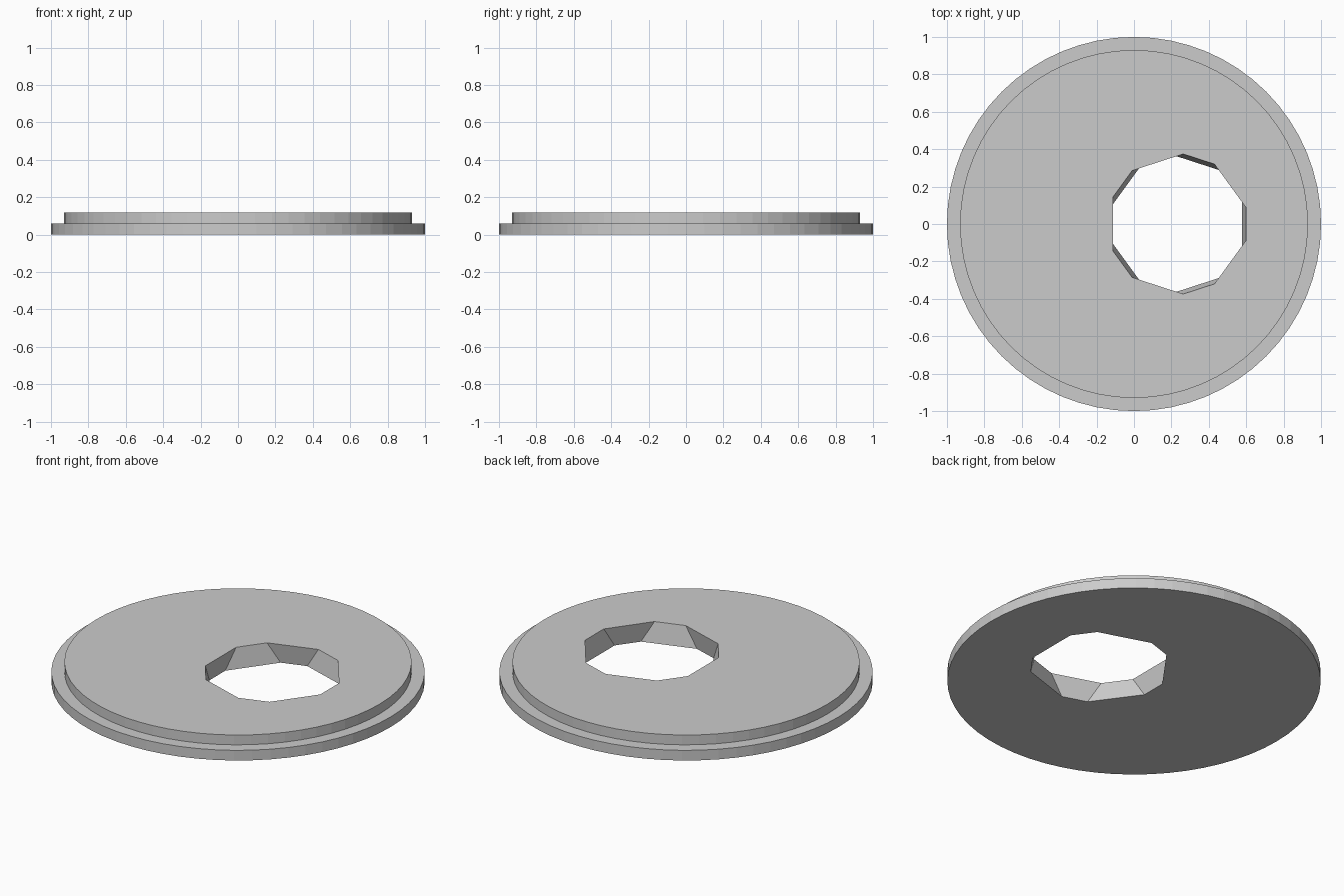
import bpy
import bmesh
from math import cos, sin, tau

if "Cube" in bpy.data.objects:
    bpy.data.objects.remove(bpy.data.objects["Cube"])

SEGMENTS = 64
# stepped profile of the disc: (radius, height)
PROFILE = [(1.0, 0.0), (1.0, 0.06), (0.93, 0.06), (0.93, 0.118)]

# Stepped disc: wide lower rim with a slightly smaller raised plate
bm = bmesh.new()
rings = [[bm.verts.new((r * cos(tau * i / SEGMENTS), r * sin(tau * i / SEGMENTS), z))
          for i in range(SEGMENTS)] for r, z in PROFILE]
for low, high in zip(rings, rings[1:]):
    for i in range(SEGMENTS):
        j = (i + 1) % SEGMENTS
        bm.faces.new((low[i], low[j], high[j], high[i]))
bm.faces.new(rings[0][::-1])
bm.faces.new(rings[-1])
mesh = bpy.data.meshes.new("stepped_disc")
bm.to_mesh(mesh)
bm.free()
disc = bpy.data.objects.new("stepped_disc", mesh)
bpy.context.collection.objects.link(disc)

# Off-centre faceted hole, cut by an icosahedron
bpy.ops.mesh.primitive_ico_sphere_add(subdivisions=1, radius=0.44, location=(0.234, 0, 0.07))
cutter = bpy.context.object
cutter.name = "hole_cutter"
cutter.hide_render = True
cutter.display_type = 'WIRE'

cut = disc.modifiers.new("hole", 'BOOLEAN')
cut.operation = 'DIFFERENCE'
cut.solver = 'EXACT'
cut.object = cutter

# Bake the cut and remove the helper
bpy.context.view_layer.objects.active = disc
bpy.ops.object.modifier_apply(modifier=cut.name)
bpy.data.objects.remove(cutter)
